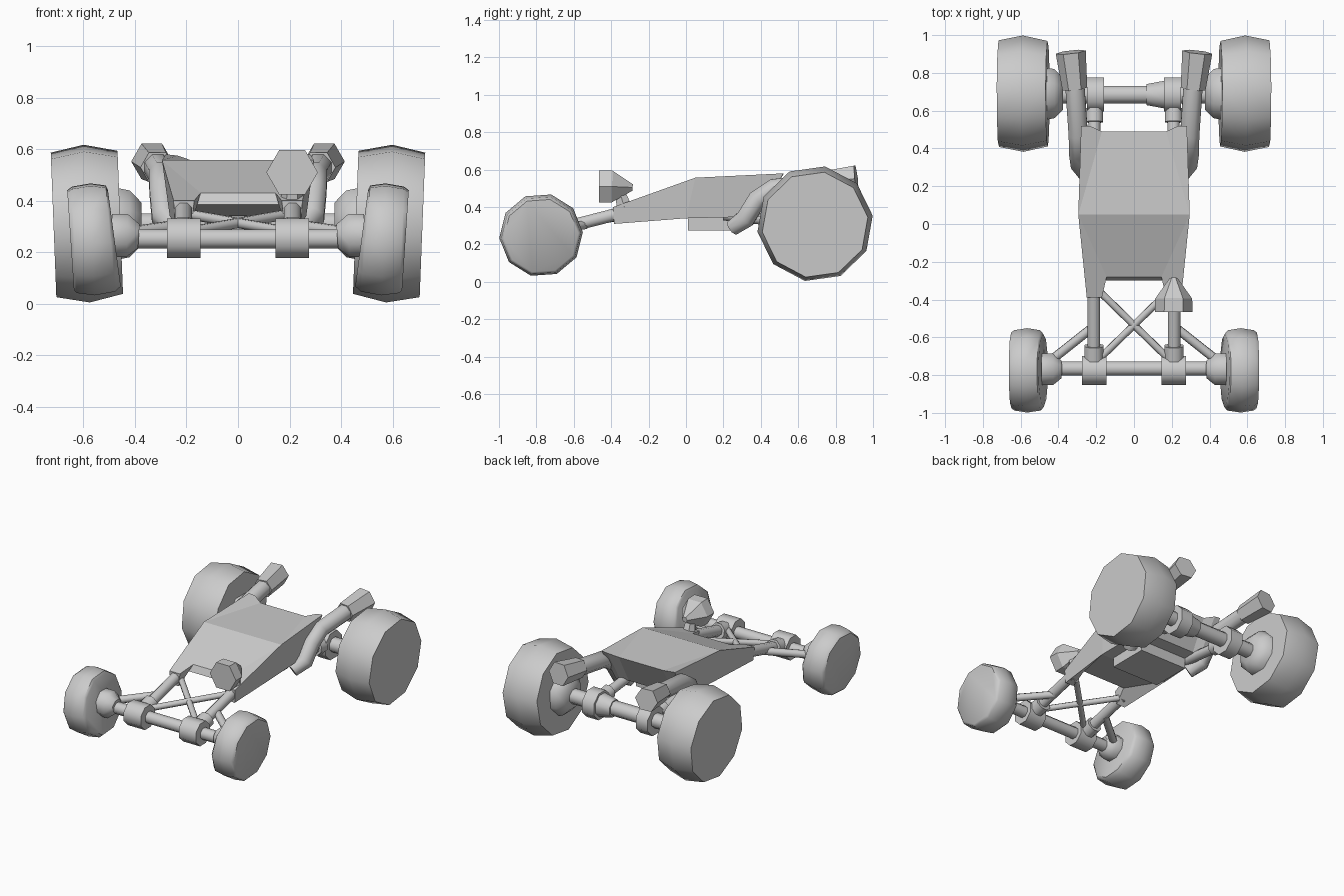
import bpy, bmesh, math
from mathutils import Vector

if "Cube" in bpy.data.objects:
    bpy.data.objects.remove(bpy.data.objects["Cube"])


def finish(name, bm, smooth):
    bmesh.ops.recalc_face_normals(bm, faces=bm.faces[:])
    me = bpy.data.meshes.new(name)
    bm.to_mesh(me)
    bm.free()
    ob = bpy.data.objects.new(name, me)
    bpy.context.collection.objects.link(ob)
    if smooth:
        bpy.ops.object.select_all(action='DESELECT')
        ob.select_set(True)
        bpy.context.view_layer.objects.active = ob
        bpy.ops.object.shade_smooth_by_angle(angle=math.radians(smooth))
    return ob


def tube(name, path, radii, sides=8, phase=22.5, smooth=50, pair=True):
    """Capped tube through points with a radius at each; pair also makes the left copy."""
    if isinstance(radii, (int, float)):
        radii = [radii] * len(path)
    pts = [Vector(p) for p in path]
    for side in ((1, -1) if pair else (1,)):
        bm = bmesh.new()
        rings = []
        for i, (p, r) in enumerate(zip(pts, radii)):
            d = Vector()
            if i:
                d += (p - pts[i - 1]).normalized()
            if i < len(pts) - 1:
                d += (pts[i + 1] - p).normalized()
            d.normalize()
            ref = Vector((0, 1, 0)) if abs(d.x) > 0.8 else Vector((1, 0, 0))
            u = (ref - d * ref.dot(d)).normalized()
            v = d.cross(u)
            ring = []
            for k in range(sides):
                a = math.radians(phase) + math.tau * k / sides
                c = p + (u * math.cos(a) + v * math.sin(a)) * r
                ring.append(bm.verts.new((c.x * side, c.y, c.z)))
            rings.append(ring)
        for a, b in zip(rings, rings[1:]):
            for k in range(sides):
                n = (k + 1) % sides
                bm.faces.new((a[k], a[n], b[n], b[k]))
        bm.faces.new(rings[0])
        bm.faces.new(rings[-1])
        suffix = ("_right" if side == 1 else "_left") if pair else ""
        finish(name + suffix, bm, smooth)


# body shell: half outline of top and underside, front notch round to rear notch
top = [(.145, -.28, .43), (.17, -.39, .40), (.25, -.39, .40), (.295, .05, .557),
       (.28, .52, .58), (.235, .52, .575), (.17, .49, .553)]
under = [(.165, -.30, .385), (.18, -.385, .31), (.245, -.385, .31), (.265, 0, .34),
         (.255, .40, .35), (.22, .40, .35), (.17, .38, .35)]
bm = bmesh.new()
T, U = [{s: [bm.verts.new((x * s, y, z)) for x, y, z in pts] for s in (1, -1)}
        for pts in (top, under)]
for L in (T, U):
    for s in (1, -1):
        bm.faces.new([L[s][i] for i in (0, 1, 2, 3)])
        bm.faces.new([L[s][i] for i in (3, 4, 5, 6)])
    for a, b in ((0, 3), (3, 6)):
        bm.faces.new((L[1][a], L[1][b], L[-1][b], L[-1][a]))
for s in (1, -1):
    for i in range(6):
        bm.faces.new((T[s][i], T[s][i + 1], U[s][i + 1], U[s][i]))
for i in (0, 6):
    bm.faces.new((T[1][i], T[-1][i], U[-1][i], U[1][i]))
finish("body", bm, 0)

# engine pan under the body
bm = bmesh.new()
bmesh.ops.create_cube(bm, size=1)
for v in bm.verts:
    v.co = (v.co.x * .36, .15 + v.co.y * .28, .315 + v.co.z * .08)
finish("engine_pan", bm, 0)

# wheels, slightly cambered, with a crowned tread
tube("rear_wheel", [(.457, .69, .316), (.587, .69, .311), (.716, .69, .306)],
     [.282, .311, .285], 10, 8)
tube("front_wheel", [(.48, -.775, .255), (.495, -.775, .253), (.565, -.775, .25), (.635, -.775, .248), (.65, -.775, .247)],
     [.195, .213, .224, .213, .2], 10, 4)

# front axle
tube("front_axle", [(-.41, -.765, .252), (.41, -.765, .252)], .04, pair=False)
tube("front_axle_clamp", [(.145, -.775, .255), (.275, -.775, .255)], .083)
tube("front_hub", [(.385, -.77, .262), (.43, -.77, .265), (.49, -.77, .265)],
     [.05, .09, .09])

# front frame rails and braces
tube("front_rail", [(.212, -.76, .262), (.212, -.36, .365)], .036)
tube("front_rail_collar", [(.212, -.74, .265), (.212, -.645, .288)], .055)
tube("cross_brace", [(.18, -.36, .345), (-.19, -.72, .28)], .02)
tube("side_brace", [(.21, -.54, .305), (.45, -.73, .27)], .025)

# rear axle
tube("rear_axle", [(-.47, .685, .305), (.47, .685, .305)], .05, pair=False)
tube("rear_axle_clamp", [(.16, .685, .3), (.25, .685, .3)], .098)
tube("differential_cone", [(.065, .685, .303), (.165, .685, .303)], [.06, .08], pair=False)
tube("rear_hub", [(.375, .69, .31), (.42, .69, .31), (.465, .69, .31)],
     [.09, .14, .15])
tube("rear_rail", [(.21, .2, .36), (.21, .66, .31)], .034)
tube("rear_rail_collar", [(.21, .54, .325), (.21, .61, .316)], .05)

# exhausts: bent pipe with a flared hexagonal tip
tube("exhaust_pipe", [(.24, .25, .29), (.285, .32, .34), (.293, .38, .44),
                      (.295, .47, .50), (.315, .76, .535)],
     [.045, .055, .055, .055, .055], 8)
tube("exhaust_tip", [(.313, .715, .53), (.335, .91, .553)], [.066, .08], 6, 0, 0)

# single headlamp on the right rail
tube("headlamp", [(.21, -.465, .51), (.21, -.395, .51), (.21, -.285, .505)],
     [.1, .098, .02], 6, 0, 0, False)
tube("headlamp_mount", [(.21, -.36, .50), (.21, -.33, .40)], [.03, .045], 6, 0, 0, False)
